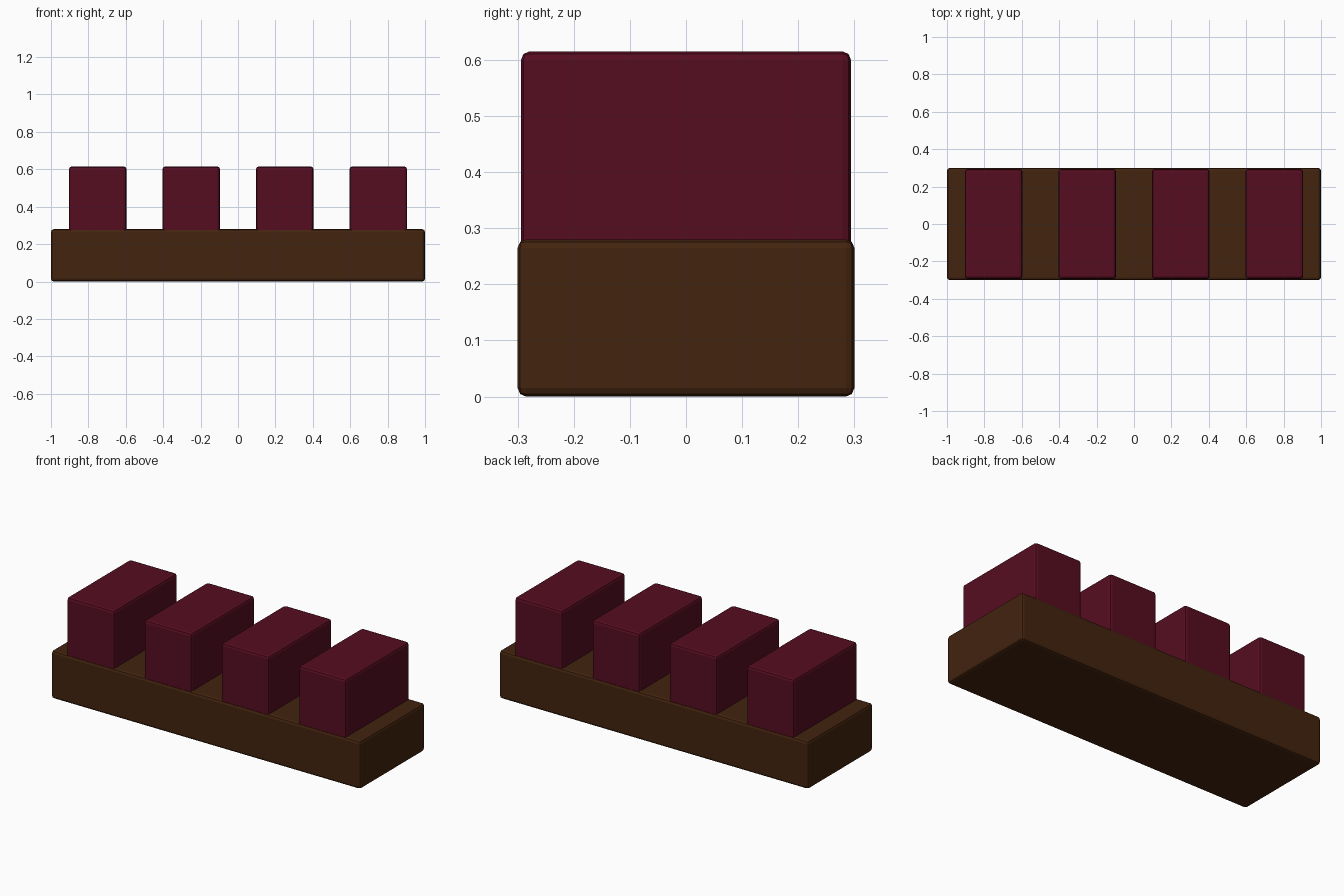
import bpy

if "Cube" in bpy.data.objects:
    bpy.data.objects.remove(bpy.data.objects["Cube"])


def material(name, rgb):
    m = bpy.data.materials.new(name)
    m.diffuse_color = (*rgb, 1)
    m.use_nodes = True
    m.node_tree.nodes["Principled BSDF"].inputs["Base Color"].default_value = m.diffuse_color
    return m


def rounded_box(name, centre, size, mat, bevel=0.015):
    bpy.ops.mesh.primitive_cube_add(size=1, location=centre)
    ob = bpy.context.object
    ob.name = name
    ob.scale = size
    bpy.ops.object.transform_apply(location=False, rotation=False, scale=True)
    mod = ob.modifiers.new("edge_bevel", 'BEVEL')
    mod.width = bevel
    mod.segments = 2
    ob.data.materials.append(mat)
    return ob


brown = material("dark_brown", (0.055, 0.017, 0.0045))
red = material("dark_wine_red", (0.094, 0.004, 0.0148))

BASE_TOP, BLOCK_TOP, SINK = 0.28, 0.615, 0.02

# long base slab
rounded_box("base", (0, 0, BASE_TOP / 2), (2, 0.6, BASE_TOP), brown)

# four evenly spaced blocks, slightly sunk into the base
height = BLOCK_TOP - BASE_TOP + SINK
for i in range(4):
    rounded_box(f"block_{i + 1}", (-0.75 + 0.5 * i, 0, BLOCK_TOP - height / 2),
                (0.308, 0.588, height), red)
